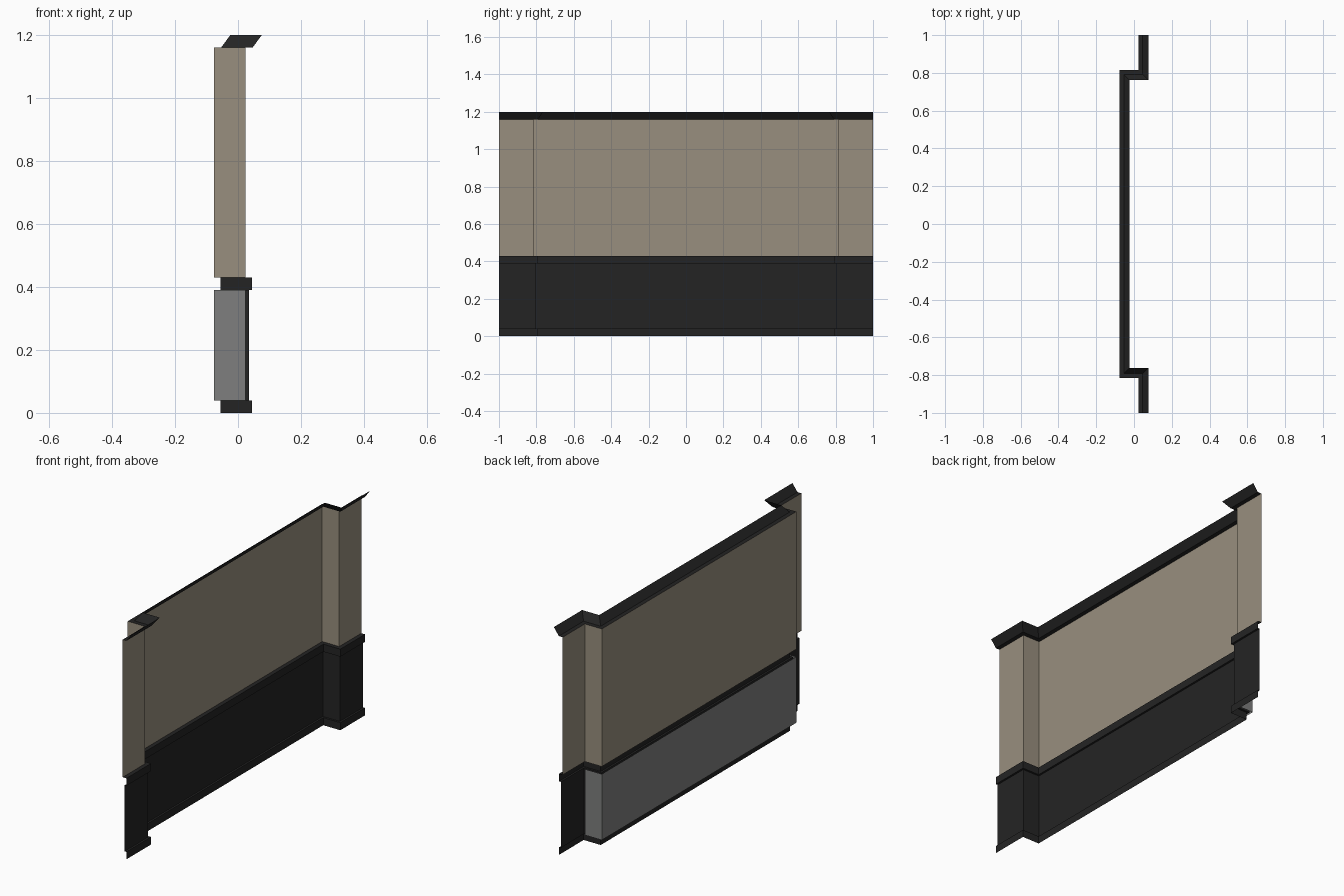
import bpy, bmesh

if "Cube" in bpy.data.objects:
    bpy.data.objects.remove(bpy.data.objects["Cube"])


def material(name, srgb):
    lin = [((c / 255 + 0.055) / 1.055) ** 2.4 if c > 10 else c / 3294 for c in srgb]
    m = bpy.data.materials.new(name)
    m.diffuse_color = (*lin, 1)
    m.use_nodes = True
    m.node_tree.nodes["Principled BSDF"].inputs["Base Color"].default_value = m.diffuse_color
    return m


BEIGE = material("beige_plaster", (153, 143, 126))
GREY = material("grey_backing", (126, 127, 126))
BLACK = material("black_trim", (36, 36, 36))

END_X, MID_X, STEP_Y = 0.0235, -0.0765, 0.815


def plan(d, ends=True):
    """Plan outline of the recessed wall, moved forward by d with mitred corners."""
    y = STEP_Y - d
    inner = [(END_X + d, -y), (MID_X + d, -y), (MID_X + d, y), (END_X + d, y)]
    return [(END_X + d, -1)] + inner + [(END_X + d, 1)] if ends else inner


def sweep(name, profile, mat, ends=True):
    """Sweep an open (offset, height) profile along the plan outline."""
    bm = bmesh.new()
    rows = [[bm.verts.new((x, y, z)) for x, y in plan(d, ends)] for d, z in profile]
    for a, b in zip(rows, rows[1:]):
        for i in range(len(a) - 1):
            bm.faces.new((a[i], a[i + 1], b[i + 1], b[i]))
    me = bpy.data.meshes.new(name)
    bm.to_mesh(me)
    bm.free()
    me.materials.append(mat)
    ob = bpy.data.objects.new(name, me)
    bpy.context.collection.objects.link(ob)
    return ob


# Upper wall sheet
sweep("upper_wall", [(0, 0.43), (0, 1.16)], BEIGE)

# Slanted coping with its ledge
sweep("coping", [(0, 1.16), (0.0225, 1.16), (0.052, 1.2)], BLACK)

# Base panel with a projecting band at top and bottom
sweep("base_panel", [(0.0215, 0), (0.0215, 0.04), (0.011, 0.04), (0.011, 0.39),
                     (0.0215, 0.39), (0.0215, 0.43), (0, 0.43)], BLACK)

# Grey backing behind the recessed part of the base
sweep("base_backing", [(0, 0.04), (0, 0.39)], GREY, ends=False)
